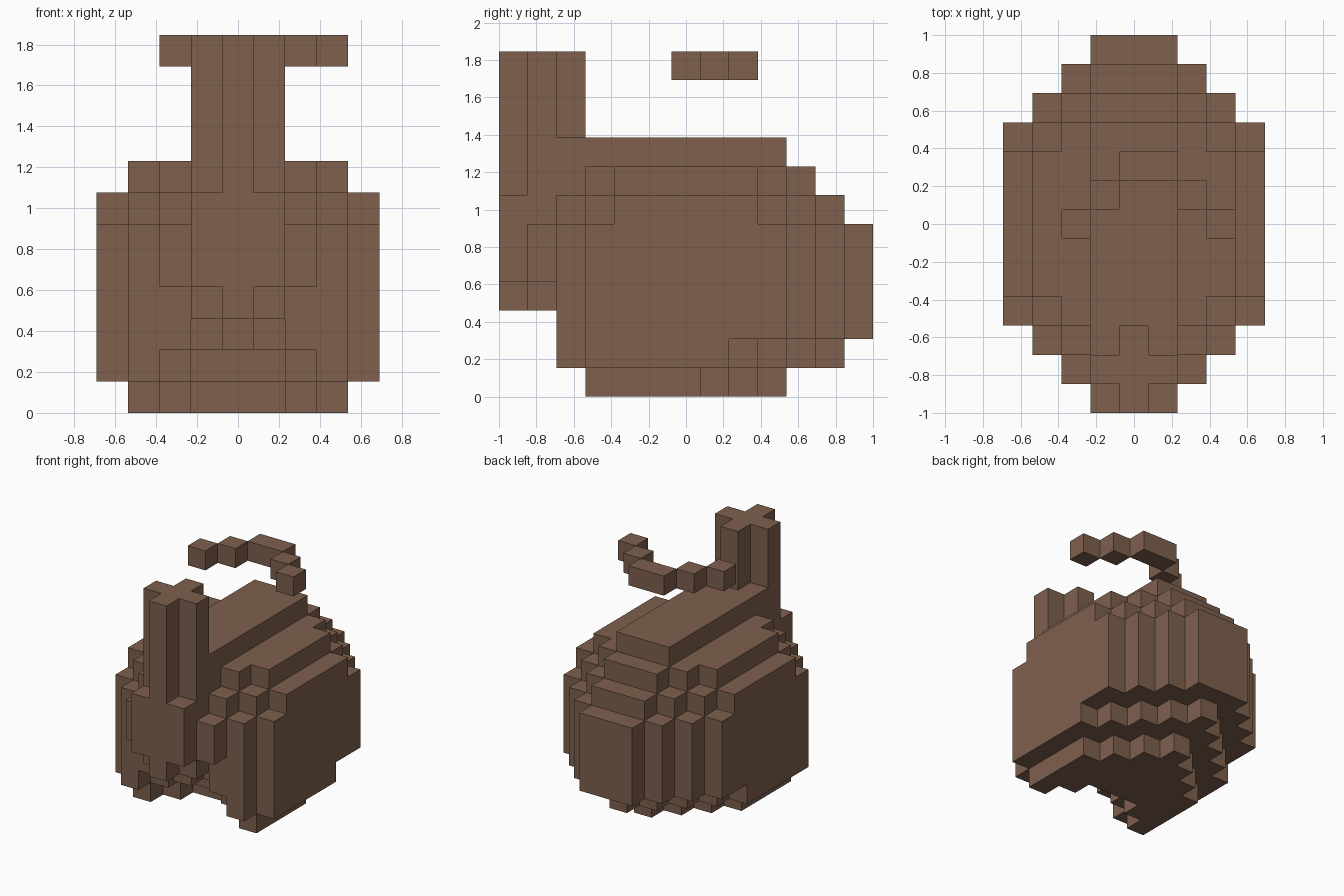
import bpy, bmesh
from mathutils import Vector

cube = bpy.data.objects.get("Cube")
if cube:
    bpy.data.objects.remove(cube, do_unlink=True)

CELL = 2 / 13
MID = 4  # centre column

brown = bpy.data.materials.new("warm brown")
brown.use_nodes = True
colour = (0.209, 0.117, 0.076, 1)
brown.diffuse_color = colour
brown.node_tree.nodes["Principled BSDF"].inputs["Base Color"].default_value = colour


def row(cells, offset, start, end, low, high):
    """Fill a mirrored pair of rows, offset columns from the middle."""
    for side in (-offset, offset):
        for y in range(start, end + 1):
            for z in range(low, high + 1):
                cells.add((MID + side, y, z))


def build(name, cells):
    """Make a blocky shell with only the outer faces of the filled cells."""
    bm = bmesh.new()
    corners = {}

    def corner(p):
        if p not in corners:
            corners[p] = bm.verts.new(Vector((p[0] - 4.5, p[1] - 6.5, p[2])) * CELL)
        return corners[p]

    for c in sorted(cells):
        for axis in range(3):
            for step in (0, 1):
                beyond = list(c)
                beyond[axis] += 2 * step - 1
                if tuple(beyond) in cells:
                    continue
                loop = []
                for a, b in ((0, 0), (1, 0), (1, 1), (0, 1)):
                    p = list(c)
                    p[axis] += step
                    p[(axis + 1) % 3] += a
                    p[(axis + 2) % 3] += b
                    loop.append(corner(tuple(p)))
                bm.faces.new(loop if step else loop[::-1])
    mesh = bpy.data.meshes.new(name)
    bm.to_mesh(mesh)
    bm.free()
    mesh.materials.append(brown)
    obj = bpy.data.objects.new(name, mesh)
    bpy.context.collection.objects.link(obj)
    return obj


body = set()
# Stepped underside, with a notch between the front feet
for offset in range(4):
    row(body, offset, max(3, min(5, 6 - offset)), 9 - offset, 0, 0)
for offset, start in enumerate((4, 4, 3, 2, 3)):
    row(body, offset, start, 11 - offset, 1, 1)
# Rounded barrel
for offset, start in enumerate((2, 3, 2, 2, 3)):
    end = min(12, 13 - offset)
    row(body, offset, start, end, 2, 2)
    row(body, offset, max(2, offset - 1), end, 3, 5)
    row(body, offset, max(2, offset), end - 1, 6, 6)
# Shoulders and top ridge
for offset in range(4):
    row(body, offset, max(2, offset + 1), min(10, 11 - offset), 7, 7)
for offset in range(2):
    row(body, offset, 2, 9, 8, 8)
# Front bulge
row(body, 0, 0, 1, 3, 6)
row(body, 1, 0, 0, 4, 6)
row(body, 1, 1, 1, 3, 6)
row(body, 2, 1, 1, 4, 5)
# Upright neck with a cross-shaped section
row(body, 0, 0, 2, 7, 11)
row(body, 1, 1, 1, 7, 11)
build("body_and_neck", body)

# Floating curved strip
path = ((2, 6), (3, 7), (4, 8), (5, 8), (6, 7), (7, 6))
build("floating_arc", {(x, y, 11) for x, y in path})
